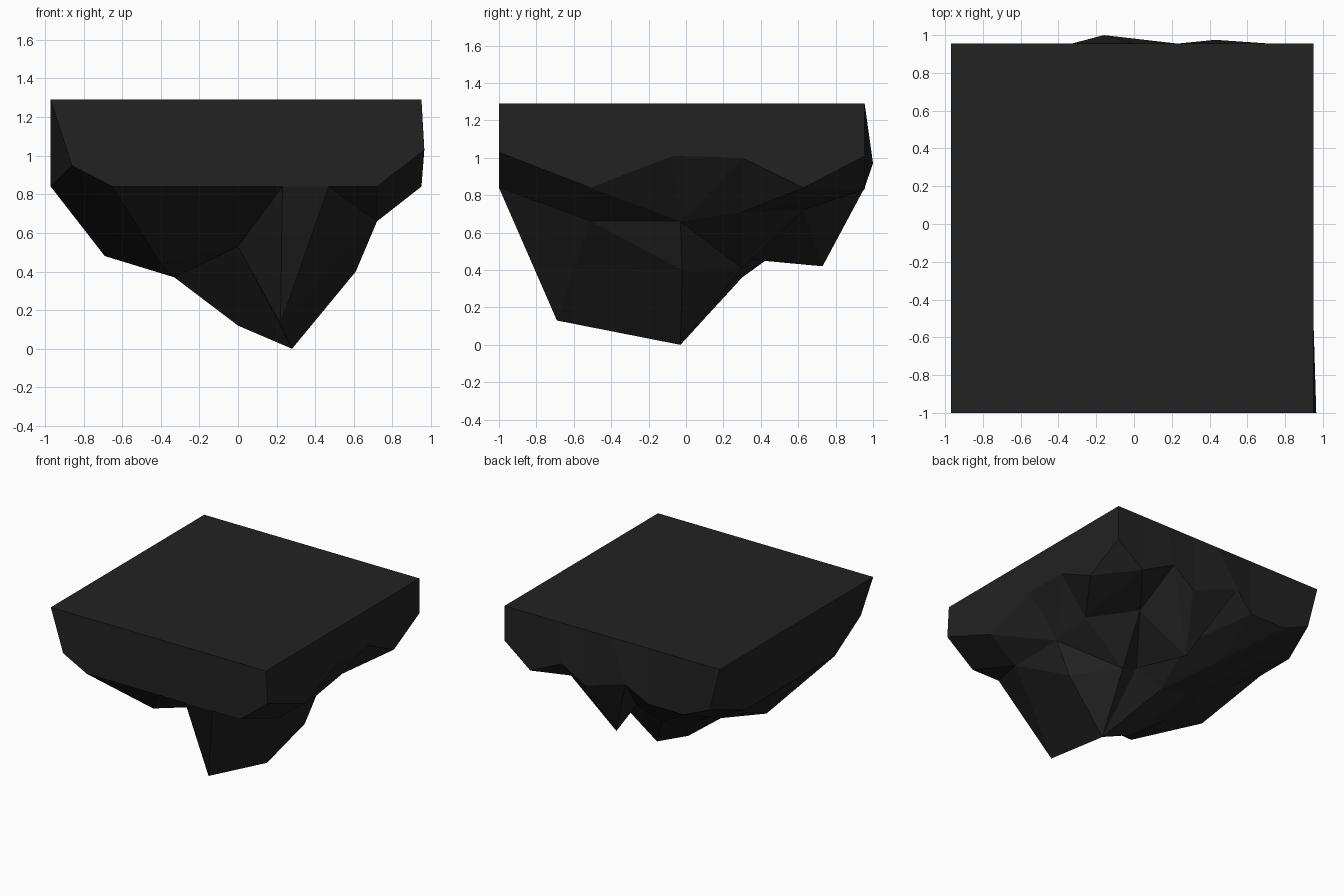
import bpy, bmesh

if "Cube" in bpy.data.objects:
    bpy.data.objects.remove(bpy.data.objects["Cube"])

# Rock slab: flat top, upright sides, faceted underside on a loose 8 x 6 grid
COLS = [-0.97, -0.65, -0.33, 0.0, 0.23, 0.47, 0.72, 0.95]
ROWS = [-1.0, -0.51, -0.03, 0.30, 0.63, 0.955]
TOP_Z = 1.29

# Underside heights, one row per grid line from front to back
UNDER = [
    [0.95, 0.84, 0.84, 0.84, 0.84, 0.84, 0.84, 1.03],
    [0.84, 0.62, 0.44, 0.53, 0.13, 0.41, 0.66, 0.84],
    [0.84, 0.48, 0.37, 0.12, 0.00, 0.40, 0.66, 1.01],
    [0.84, 0.62, 0.46, 0.36, 0.46, 0.41, 0.71, 1.00],
    [0.84, 0.70, 0.60, 0.62, 0.42, 0.72, 0.77, 0.84],
    [0.94, 0.84, 0.84, 0.97, 0.84, 0.97, 0.83, 1.01],
]

# Underside points pushed off the regular grid: (column, row) -> (x, y)
MOVED = {
    (0, 0): (-0.86, -1.0), (7, 0): (0.965, -1.0), (0, 5): (-0.88, 0.955),
    (2, 1): (-0.40, -0.51), (3, 1): (0.0, -0.43), (4, 1): (0.22, -0.69),
    (5, 1): (0.47, -0.60), (1, 2): (-0.69, -0.04), (4, 2): (0.28, -0.03),
    (5, 2): (0.61, -0.02), (7, 2): (0.95, -0.07), (5, 3): (0.36, 0.30),
    (4, 4): (0.11, 0.73), (3, 5): (-0.16, 1.0), (5, 5): (0.43, 0.975),
}

# Cells whose fold is a valley; all the others fold outwards
VALLEYS = {(3, 0), (5, 0), (2, 1), (3, 1), (3, 3), (4, 3), (5, 3)}


def grid(bm, place):
    return [[bm.verts.new(place(i, j)) for i in range(len(COLS))]
            for j in range(len(ROWS))]


def skin(bm, g):
    for j in range(len(ROWS) - 1):
        for i in range(len(COLS) - 1):
            a, b, c, d = g[j][i], g[j][i + 1], g[j + 1][i + 1], g[j + 1][i]
            fold_ac = a.co.z + c.co.z < b.co.z + d.co.z
            if (i, j) in VALLEYS:
                fold_ac = not fold_ac
            tris = ((a, b, c), (a, c, d)) if fold_ac else ((a, b, d), (b, c, d))
            for t in tris:
                bm.faces.new(t)


def rim(g):
    return (g[0][:-1] + [r[-1] for r in g[:-1]]
            + g[-1][:0:-1] + [r[0] for r in g[:0:-1]])


bm = bmesh.new()
under = grid(bm, lambda i, j: (*MOVED.get((i, j), (COLS[i], ROWS[j])), UNDER[j][i]))
top = grid(bm, lambda i, j: (COLS[i], ROWS[j], TOP_Z))
skin(bm, under)
skin(bm, top)

# Side walls between the two rims
low, high = rim(under), rim(top)
for k in range(len(low)):
    n = (k + 1) % len(low)
    bm.faces.new((low[k], low[n], high[n], high[k]))
bmesh.ops.recalc_face_normals(bm, faces=bm.faces)

mesh = bpy.data.meshes.new("rock_slab")
bm.to_mesh(mesh)
bm.free()
rock = bpy.data.objects.new("rock_slab", mesh)
bpy.context.collection.objects.link(rock)

# Dark stone colour
stone = bpy.data.materials.new("dark_stone")
stone.diffuse_color = (0.016, 0.016, 0.016, 1)
stone.use_nodes = True
stone.node_tree.nodes["Principled BSDF"].inputs["Base Color"].default_value = stone.diffuse_color
mesh.materials.append(stone)
